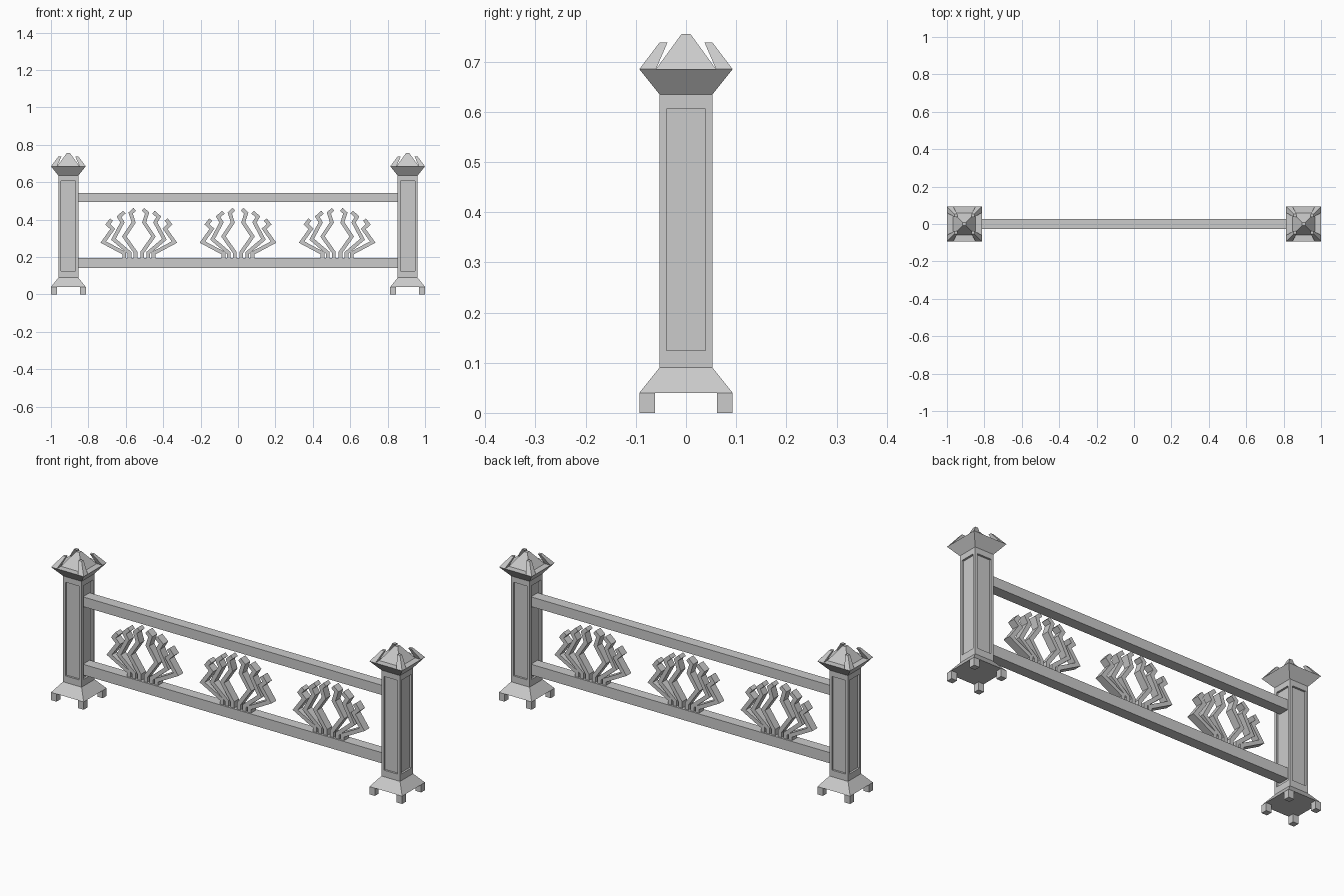
import bpy, bmesh
from mathutils import Vector, Matrix

cube = bpy.data.objects.get("Cube")
if cube:
    bpy.data.objects.remove(cube)

stone = bpy.data.materials.new("grey stone")
stone.use_nodes = True
GREY = (0.6, 0.6, 0.6, 1)
stone.diffuse_color = GREY
stone.node_tree.nodes["Principled BSDF"].inputs["Base Color"].default_value = GREY

POST_X = 0.907


def finish(name, bm, x=0.0):
    bmesh.ops.recalc_face_normals(bm, faces=bm.faces)
    mesh = bpy.data.meshes.new(name)
    bm.to_mesh(mesh)
    bm.free()
    mesh.materials.append(stone)
    obj = bpy.data.objects.new(name, mesh)
    obj.location.x = x
    bpy.context.collection.objects.link(obj)
    return obj


def square(bm, half, z, cx=0.0, cy=0.0):
    return [bm.verts.new((cx + sx * half, cy + sy * half, z))
            for sx, sy in ((-1, -1), (1, -1), (1, 1), (-1, 1))]


def loft(bm, rings):
    """Stack square rings (half, z, cx, cy) into a closed solid."""
    loops = [square(bm, *r) for r in rings]
    for a, b in zip(loops, loops[1:]):
        for i in range(4):
            j = (i + 1) % 4
            bm.faces.new((a[i], a[j], b[j], b[i]))
    bm.faces.new(loops[0][::-1])
    bm.faces.new(loops[-1])


def corners():
    return [(sx, sy) for sx in (-1, 1) for sy in (-1, 1)]


def build_post(side, x):
    # Shaft with a recessed panel on each face
    bm = bmesh.new()
    loft(bm, [(0.053, 0.09), (0.053, 0.635)])
    bmesh.ops.recalc_face_normals(bm, faces=bm.faces)
    sides = [f for f in bm.faces if abs(f.normal.z) < 0.5]
    bmesh.ops.inset_individual(bm, faces=sides, thickness=0.02)
    for v in {v for f in sides for v in f.verts}:
        v.co.z = 0.606 if v.co.z > 0.3 else 0.124
    bmesh.ops.inset_individual(bm, faces=sides, thickness=0.0, depth=-0.01)
    finish(side + "_post_shaft", bm, x)

    # Sloped base and four feet
    bm = bmesh.new()
    loft(bm, [(0.093, 0.04), (0.053, 0.09)])
    finish(side + "_post_base", bm, x)
    bm = bmesh.new()
    for sx, sy in corners():
        loft(bm, [(0.0155, z, sx * 0.0775, sy * 0.0775) for z in (0, 0.04)])
    finish(side + "_post_feet", bm, x)

    # Flared capital, central pyramid and corner horns
    bm = bmesh.new()
    loft(bm, [(0.053, 0.635), (0.093, 0.685)])
    finish(side + "_capital", bm, x)
    bm = bmesh.new()
    loft(bm, [(0.06, 0.685), (0.009, 0.755)])
    finish(side + "_pyramid", bm, x)
    bm = bmesh.new()
    for sx, sy in corners():
        loft(bm, [(0.0165, 0.685, sx * 0.0765, sy * 0.0765),
                  (0.008, 0.738, sx * 0.045, sy * 0.045)])
    finish(side + "_corner_horns", bm, x)


def build_rail(name, low, high):
    bm = bmesh.new()
    bmesh.ops.create_cube(bm, size=1, matrix=Matrix.Translation((0, 0, (low + high) / 2))
                          @ Matrix.Diagonal((1.73, 0.055, high - low, 1)))
    finish(name, bm)


def add_strand(bm, path, sign, half=0.01, depth=0.02):
    """Extrude a mitred zigzag ribbon through y."""
    pts = [Vector(p) for p in path]
    left, right = [], []
    for i, p in enumerate(pts):
        a = (p - pts[max(i - 1, 0)]).normalized()
        b = (pts[min(i + 1, len(pts) - 1)] - p).normalized()
        t = (a + b).normalized()
        n = Vector((-t.y, t.x))
        ref = b if b.length else a
        w = half / max(0.6, abs(n.dot(Vector((-ref.y, ref.x)))))
        left.append(p + n * w)
        right.append(p - n * w)
    rows = [[bm.verts.new((sign * q.x, y, q.y)) for q in (l, r) for y in (-depth, depth)]
            for l, r in zip(left, right)]
    order = (0, 1, 3, 2)
    for a, b in zip(rows, rows[1:]):
        for k in range(4):
            m, n = order[k], order[(k + 1) % 4]
            bm.faces.new((a[m], a[n], b[n], b[m]))
    for row in (rows[0], rows[-1]):
        bm.faces.new([row[k] for k in order])


# Zigzag strands, inner to outer: (offset from centre, height)
STRANDS = [
    [(0.018, 0.19), (0.018, 0.225), (0.078, 0.31), (0.028, 0.385), (0.044, 0.435), (0.022, 0.455)],
    [(0.050, 0.19), (0.050, 0.222), (0.136, 0.295), (0.088, 0.385), (0.106, 0.415), (0.078, 0.44)],
    [(0.078, 0.19), (0.078, 0.220), (0.190, 0.28), (0.140, 0.35), (0.166, 0.375), (0.146, 0.40)],
]

for side, x in (("right", -POST_X), ("left", POST_X)):
    build_post(side, x)
build_rail("lower_rail", 0.141, 0.196)
build_rail("upper_rail", 0.493, 0.543)
for name, x in (("right", -0.53), ("middle", 0), ("left", 0.53)):
    bm = bmesh.new()
    for path in STRANDS:
        for sign in (-1, 1):
            add_strand(bm, path, sign)
    finish(name + "_zigzag_ornament", bm, x)
